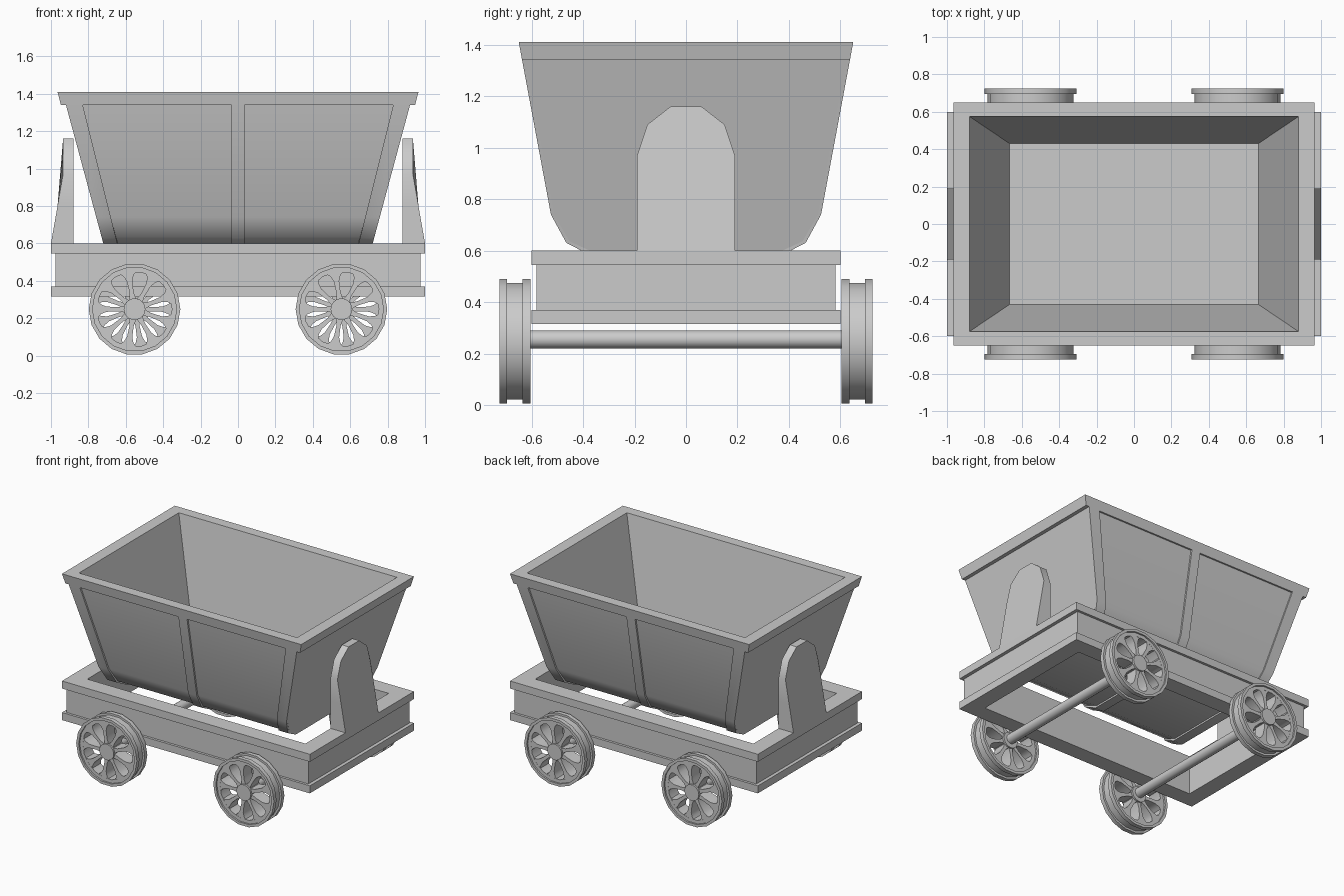
import bpy, bmesh, math
from mathutils import Matrix, Vector

cube = bpy.data.objects.get("Cube")
if cube:
    bpy.data.objects.remove(cube, do_unlink=True)

grey = bpy.data.materials.new("cast_iron_grey")
grey.use_nodes = True
colour = (0.6, 0.6, 0.6, 1)
grey.diffuse_color = colour
grey.node_tree.nodes["Principled BSDF"].inputs["Base Color"].default_value = colour


def place(name, mesh):
    obj = bpy.data.objects.new(name, mesh)
    bpy.context.collection.objects.link(obj)
    obj.select_set(True)
    bpy.context.view_layer.objects.active = obj
    return obj


def make(name, bm):
    bmesh.ops.recalc_face_normals(bm, faces=bm.faces)
    mesh = bpy.data.meshes.new(name)
    bm.to_mesh(mesh)
    bm.free()
    mesh.materials.append(grey)
    return place(name, mesh)


def loft(bm, loops, closed=False):
    """Skin a list of equal point loops, capped unless closed on itself."""
    rings = [[bm.verts.new(p) for p in loop] for loop in loops]
    pairs = list(zip(rings, rings[1:]))
    if closed:
        pairs.append((rings[-1], rings[0]))
    else:
        bm.faces.new(rings[0])
        bm.faces.new(rings[-1])
    for a, b in pairs:
        for i in range(len(a)):
            j = (i + 1) % len(a)
            bm.faces.new((a[i], a[j], b[j], b[i]))


def rect(x, y, z):
    return [(-x, -y, z), (x, -y, z), (x, y, z), (-x, y, z)]


def circle(r, y, n):
    return [(r * math.cos(math.tau * i / n), y, r * math.sin(math.tau * i / n))
            for i in range(n)]


bpy.ops.object.select_all(action='DESELECT')

# Chassis: hollow frame with a lip along top and bottom
X, Y, BOT, TOP = 1.0, 0.6, 0.315, 0.6
LIP, WALL = 0.055, 0.12
wx, wy = X - 0.025, Y - 0.018
bm = bmesh.new()
loft(bm, [rect(X, Y, BOT), rect(X, Y, BOT + LIP),
          rect(wx, wy, BOT + LIP), rect(wx, wy, TOP - LIP),
          rect(X, Y, TOP - LIP), rect(X, Y, TOP),
          rect(X - WALL, Y - WALL, TOP), rect(X - WALL, Y - WALL, BOT)], closed=True)
make("chassis_frame", bm)

# Tub: rounded-bottom hopper with rim and tapered inside
RIM = 1.34
side = [(0.637, RIM), (0.525, 0.74), (0.465, 0.63), (0.354, 0.573)]
DEPTH = 0.012


def end_x(z):
    return 0.92 - 0.27 * (RIM - z)


def inset(y, z):
    return y - DEPTH, z + (DEPTH if z < 0.6 else DEPTH / 2 if z < 0.7 else 0)


core = [inset(y, z) for y, z in side]
bm = bmesh.new()
loft(bm, [rect(0.665, 0.43, 0.63), rect(0.88, 0.575, 1.41), rect(0.965, 0.65, 1.41),
          rect(0.947, 0.637, RIM)] + [rect(end_x(z), y, z) for y, z in core])
make("tub", bm)


# Ribs: raised straps running down one side, under and up the other
def rib(name, span):
    path = [(-y, z) for y, z in side] + side[::-1]
    bm = bmesh.new()
    loops = []
    for y, z in path:
        a, b = span(z)
        iy, iz = inset(abs(y), z)
        iy = math.copysign(iy - 0.005, y)
        loops.append([(a, y, z), (b, y, z), (b, iy, iz), (a, iy, iz)])
    loft(bm, loops)
    make(name, bm)


rib("tub_rib_middle", lambda z: (-0.035, 0.035))
for s, label in ((1, "left"), (-1, "right")):
    rib("tub_rib_" + label,
        lambda z: (s * (end_x(z) - 0.075 - 0.02 * (z - TOP)), s * end_x(z)))

# End brackets: arched plates flaring towards the base
half = [(0.19, TOP), (0.19, 0.8), (0.19, 0.97), (0.15, 1.09), (0.06, 1.16)]
arch = half + [(-y, z) for y, z in half[::-1]]
for s, label in ((1, "left"), (-1, "right")):
    bm = bmesh.new()
    loft(bm, [[(s * 0.88, y, z) for y, z in arch],
              [(s * (0.935 + 0.065 * max(0, (0.97 - z) / 0.37)), y, z) for y, z in arch]])
    make("bracket_" + label, bm)

# Wheel: double-flanged rim, hub and nine flared spokes
SPOKES = 9
rim = [(0.245, 0), (0.245, 0.03), (0.23, 0.03), (0.23, 0.09), (0.245, 0.09), (0.245, 0.12),
       (0.225, 0.12), (0.225, 0.108), (0.2, 0.108), (0.2, 0.012), (0.225, 0.012), (0.225, 0)]
bm = bmesh.new()
loft(bm, [circle(r, y, 2 * SPOKES) for r, y in rim], closed=True)
loft(bm, [circle(0.058, 0, 2 * SPOKES), circle(0.058, 0.12, 2 * SPOKES)])
edge = [(0.05, 0.018), (0.09, 0.011), (0.15, 0.014), (0.18, 0.026), (0.202, 0.05)]
outline = edge + [(r, -w) for r, w in edge[::-1]]
for i in range(SPOKES):
    turn = Matrix.Rotation(math.tau * i / SPOKES, 3, 'Y')
    loft(bm, [[turn @ Vector((r, y, w)) for r, w in outline] for y in (0.012, 0.107)])
wheel = make("wheel_back_left", bm)
AX, AZ, INNER = 0.553, 0.248, 0.605
wheel.location = (AX, INNER, AZ)
for name, x, s in (("wheel_back_right", -AX, 1), ("wheel_front_left", AX, -1),
                   ("wheel_front_right", -AX, -1)):
    w = place(name, wheel.data)
    w.location = (x, s * INNER, AZ)
    if s < 0:
        w.rotation_euler.z = math.pi

# Axles
for x, label in ((AX, "left"), (-AX, "right")):
    bm = bmesh.new()
    loft(bm, [circle(0.035, -0.63, 16), circle(0.035, 0.63, 16)])
    make("axle_" + label, bm).location = (x, 0, AZ + 0.007)

# Smooth the round parts, keep hard edges
bpy.ops.object.shade_smooth_by_angle(angle=math.radians(36))
